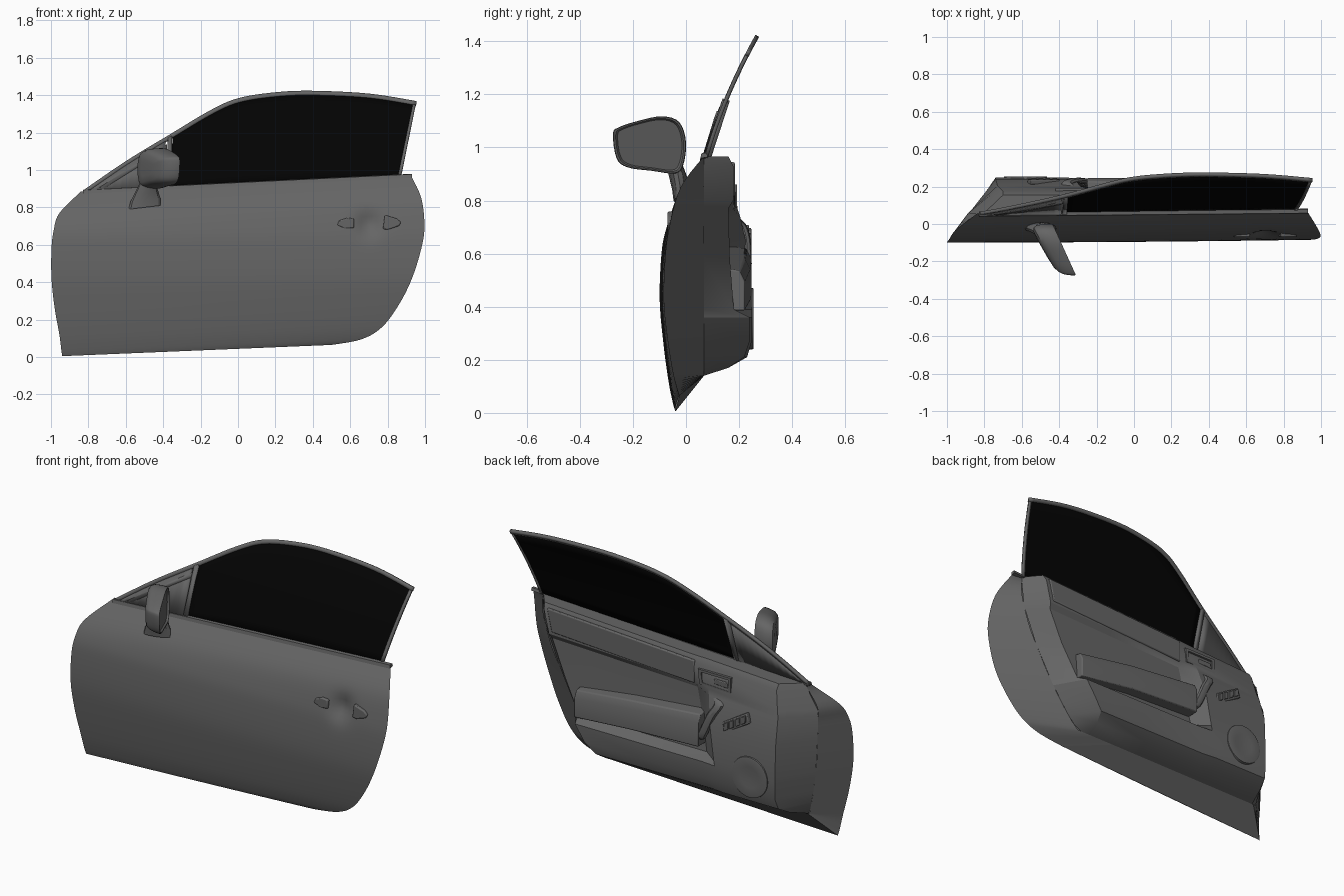
import bpy, bmesh, math
from mathutils import Vector

if "Cube" in bpy.data.objects:
    bpy.data.objects.remove(bpy.data.objects["Cube"])

black = bpy.data.materials.new("dark_glass")
black.diffuse_color = (0.001, 0.001, 0.001, 1)
black.use_nodes = True
black.node_tree.nodes["Principled BSDF"].inputs["Base Color"].default_value = black.diffuse_color
grey = bpy.data.materials.new("dark_grey")
grey.diffuse_color = (0.13, 0.13, 0.13, 1)
grey.use_nodes = True
grey.node_tree.nodes["Principled BSDF"].inputs["Base Color"].default_value = grey.diffuse_color


def mesh(name, verts, faces, mat=grey, thick=0, bevel=0):
    me = bpy.data.meshes.new(name)
    me.from_pydata([tuple(v) for v in verts], [], faces)
    bm = bmesh.new()
    bm.from_mesh(me)
    bmesh.ops.remove_doubles(bm, verts=bm.verts, dist=1e-5)
    bmesh.ops.recalc_face_normals(bm, faces=bm.faces)
    bm.to_mesh(me)
    bm.free()
    ob = bpy.data.objects.new(name, me)
    bpy.context.collection.objects.link(ob)
    me.materials.append(mat)
    if thick:
        m = ob.modifiers.new("thickness", 'SOLIDIFY')
        m.thickness, m.offset = thick, 0
    if bevel:
        m = ob.modifiers.new("bevel", 'BEVEL')
        m.width, m.segments = bevel, 2
    return ob


def grid(name, rows, loop=False, caps=False, **kw):
    n = len(rows[0])
    faces = [(i*n+j, i*n+(j+1) % n, (i+1)*n+(j+1) % n, (i+1)*n+j)
             for i in range(len(rows)-1) for j in range(n if loop else n-1)]
    if caps:
        faces += [tuple(range(n)), tuple(range((len(rows)-1)*n, len(rows)*n))]
    return mesh(name, [v for r in rows for v in r], faces, **kw)


def prism(name, pts, y0, y1, **kw):
    return grid(name, [[(x, y0, z) for x, z in pts], [(x, y1, z) for x, z in pts]],
                loop=True, caps=True, **kw)


def spline(pts, n, closed=False):
    P = [Vector(p) for p in pts]
    k = len(P)
    get = (lambda i: P[i % k]) if closed else (lambda i: P[min(max(i, 0), k-1)])
    out = []
    for s in range(n if closed else n+1):
        f = s/n*(k if closed else k-1)
        i = min(int(f), k-1 if closed else k-2)
        t = f-i
        a, b, c, d = (get(i+o) for o in (-1, 0, 1, 2))
        out.append(0.5*(2*b+(c-a)*t+(2*a-5*b+4*c-d)*t*t+(3*b-a-3*c+d)*t**3))
    return out


def lerp(a, b, t):
    return a+(b-a)*t


# Outer skin: front edge x z, rear edge x z, depth y, from sill to beltline
edge = spline([(-.94, .005, .50, .065, -.04), (-.945, .04, .66, .095, -.05),
               (-.955, .12, .77, .16, -.066), (-.98, .26, .86, .28, -.085),
               (-.997, .42, .93, .42, -.099), (-.997, .58, .98, .58, -.094),
               (-.985, .68, .997, .70, -.078), (-.955, .77, .98, .85, -.035),
               (-.84, .885, .925, .97, .055)], 40)


def skin_pt(e, u):
    x, z = lerp(e[0], e[2], u), lerp(e[1], e[3], u)
    dip = math.exp(-(((x-.70)/.06)**2+((z-.71)/.065)**2))
    return (x, e[4]+.015*u*u+.035*dip, z)


grid("outer_skin", [[skin_pt(e, u/70) for u in range(71)] for e in edge])

# Edge flanges running inward to the trim, wide at the lower rear corner
front_base = [(e[0]+lerp(.13, .04, (i/40)**4), .06, max(e[1], .14)) for i, e in enumerate(edge)]
rear_base = [(e[2]-.06-.23*(1-((e[3]-.065)/.905)**2), .068, max(e[3], .14)) for e in edge]
grid("front_flange", [[skin_pt(e, 0), b] for e, b in zip(edge, front_base)])
grid("rear_flange", [[skin_pt(e, 1), b] for e, b in zip(edge, rear_base)])
grid("sill_flange", [[skin_pt(edge[0], 0), skin_pt(edge[0], 1)], [front_base[0], rear_base[0]]])


def base_at(base, z):
    for p, q in zip(base, base[1:]):
        if p[2] <= z <= q[2] and q[2] > p[2]:
            t = (z-p[2])/(q[2]-p[2])
            return tuple(lerp(a, b, t) for a, b in zip(p, q))
    return base[0] if z < .5 else base[-1]


# Inner trim: front x, rear x, front z, rear z, front depth, rear depth
trim = [(-.80, .38, .14, .14, .06, .06), (-.77, .40, .17, .17, .16, .16),
        (-.75, .42, .21, .21, .23, .22), (-.74, .48, .27, .27, .248, .24),
        (-.74, .54, .36, .36, .248, .24), (-.74, .56, .39, .39, .248, .18),
        (-.74, .66, .58, .58, .24, .165), (-.73, .74, .72, .77, .205, .16),
        (-.72, .75, .75, .80, .195, .178), (-.70, .78, .86, .93, .175, .178),
        (-.70, .79, .89, .965, .155, .16), (-.80, .86, .885, .967, .06, .07)]
rows = []
for a, b, za, zb, ya, yb in trim:
    row = [base_at(front_base, za)]
    for u in (0, .30, .37, .7, 1):
        row.append((lerp(a, b, u), ya if u < .35 else yb, lerp(za, zb, u)))
    rows.append(row+[base_at(rear_base, zb)])
grid("inner_trim", rows)

# Armrest, pull grip and upper trim pad
grid("armrest", [[(x, .16, z0), (x, y, z0), (x, y, z1-.04), (x, y-.02, z1), (x, .15, z1+.01)]
                 for x, y, z0, z1 in ((-.25, .247, .44, .62), (.2, .242, .42, .58),
                                      (.56, .222, .385, .535))], loop=True, caps=True, bevel=.006)
grip = spline([(-.22, .20, .47), (-.26, .228, .50), (-.32, .23, .63), (-.36, .215, .70),
               (-.33, .19, .73)], 16)
grid("pull_grip", [[p+Vector((.028*math.cos(a), .016*math.sin(a), 0))
                    for a in [k*math.pi/4 for k in range(8)]] for p in grip], loop=True, caps=True)
prism("upper_pad", [(-.18, .765), (.73, .815), (.76, .945), (-.18, .895)], .165, .184, bevel=.006)

# Inner latch: frame around a recess with a lever
cx, cz = -.32, .815
frame = [(cx+dx, cz+dz) for dx, dz in ((-.10, -.05), (.10, -.04), (.11, .045), (-.10, .045))]
inset = [(cx+(x-cx)*.82, cz+(z-cz)*.68) for x, z in frame]
grid("latch_bezel", [[(x, .17, z) for x, z in frame], [(x, .193, z) for x, z in frame],
                     [(x, .193, z) for x, z in inset], [(x, .172, z) for x, z in inset]],
     loop=True, caps=True)
prism("latch_lever", [(cx-.08, cz-.02), (cx+.01, cz-.015), (cx+.01, cz+.012), (cx-.07, cz+.012)],
      .17, .192, bevel=.004)

# Window switches
prism("switch_panel", [(-.57, .655), (-.55, .71), (-.40, .62), (-.39, .55)], .21, .238, bevel=.005)
for i in range(4):
    x, z = -.535+.037*i, .673-.022*i
    prism("window_switch", [(x-.013, z-.018), (x+.013, z-.033), (x+.013, z+.01), (x-.013, z+.025)],
          .23, .246, bevel=.003)

# Speaker dish
grid("speaker", [[(-.58+r*math.cos(a), y, .355+r*math.sin(a))
                  for a in [k*math.tau/32 for k in range(32)]]
                 for r, y in ((.118, .235), (.115, .253), (.108, .255), (.06, .251), (.004, .249))],
     loop=True, caps=True)


# Window plane leans inward with height, slightly curved
def lean(x, z, off=0):
    d = z-.9
    return (x, .06+.24*d+.31*d*d+off, z)


def belt(x):
    return .888+(x+.84)*.0485


rail = spline([(-.83, .888), (-.60, 1.045), (-.36, 1.19), (-.15, 1.315), (0, 1.38), (.2, 1.412),
               (.4, 1.42), (.7, 1.405), (.955, 1.365)], 48)
inner = []
for i, p in enumerate(rail):
    d = (rail[min(i+1, 48)]-rail[max(i-1, 0)]).normalized()
    inner.append(p+Vector((d.y, -d.x))*.02)
grid("window_rail", [[lean(*p) for p in rail], [lean(*p) for p in inner]], thick=.016)

# Door glass between belt and rail
top = [p for p in inner if p.x > -.365]
top[-1] = Vector((.94, 1.348))
glass = []
for j in range(9):
    line = []
    for p in top:
        u = (p.x-top[0].x)/(top[-1].x-top[0].x)
        x = lerp(-.365, .86, u)
        line.append(lean(lerp(x, p.x, j/8), lerp(belt(x)-.01, p.y, j/8), .002))
    glass.append(line)
grid("window_glass", glass, mat=black, thick=.006)
grid("rear_glass_edge", [[lean(lerp(a, b, j/8), lerp(.965, c, j/8)) for a, b, c in
                          ((.855, .935, 1.35), (.872, .953, 1.365))] for j in range(9)], thick=.014)

# Mirror sail panel, its raised front strip and divider post
sail = [p for p in inner if p.x < -.36]
grid("sail_panel", [[lean(p.x, min(belt(p.x)-.005, p.y), -.002) for p in sail],
                    [lean(*p, -.002) for p in sail]], thick=.024)
grid("sail_strip", [[lean(-.74, .905, -.010), lean(-.38, 1.135, -.010)],
                    [lean(-.71, .905, -.010), lean(-.38, 1.11, -.010)]], thick=.016)
grid("divider_post", [[lean(-.385, .90), lean(-.36, .90)], [lean(-.375, 1.17), lean(-.352, 1.18)]],
     thick=.028)

# Belt moulding
grid("belt_moulding", [[(x, .05+.009*(x+.84)+dy, belt(x)+dz)
                        for dy, dz in ((-.012, -.015), (-.008, .004), (.012, .006), (.016, -.01))]
                       for x in (-.83, -.4, 0, .5, .93)], loop=True, caps=True)

# Door handle end pads beside the dimple
for pts in ([(.53, .705), (.54, .73), (.585, .745), (.62, .74), (.62, .69), (.57, .685)],
            [(.775, .685), (.80, .68), (.86, .70), (.872, .72), (.85, .74), (.785, .76)]):
    prism("handle_pad", pts, -.070, -.045, bevel=.006)

# Wing mirror: face outline lofted back with shrinking rings
face = spline([(-.275, 1.05), (-.262, .96), (-.22, .925), (-.13, .912), (-.04, .902), (-.01, .935),
               (.0, 1.02), (-.025, 1.095), (-.09, 1.117), (-.18, 1.10), (-.255, 1.075)], 44, True)


def mirror_ring(depth, s):
    out = []
    for p in face:
        y, z = -.13+(p.x+.13)*s, 1.01+(p.y-1.01)*s
        out.append((-.435-.455*y-lerp(.125, .095, -y/.27)*depth, y, z))
    return out


grid("mirror_housing", [mirror_ring(d, s) for d, s in
                        ((.1, .88), (.0, .93), (.0, .98), (.1, 1), (.4, .99), (.7, .95),
                         (.9, .85), (1.0, .7), (1.04, .4))], loop=True, caps=True)

# Mirror stalk down to the skin
grid("mirror_stalk", [[((a+b)/2+(b-a)/2*math.cos(k*math.pi/6), y+r*math.sin(k*math.pi/6),
                        z+.01*math.cos(k*math.pi/6)) for k in range(12)]
                      for a, b, y, r, z in ((-.585, -.415, -.025, .022, .80), (-.575, -.415, -.022, .03, .84),
                                            (-.55, -.43, -.03, .034, .89), (-.525, -.43, -.045, .03, .94))],
     loop=True, caps=True)

bpy.ops.object.select_all(action='SELECT')
bpy.context.view_layer.objects.active = bpy.data.objects["outer_skin"]
bpy.ops.object.shade_smooth_by_angle(angle=math.radians(30))
